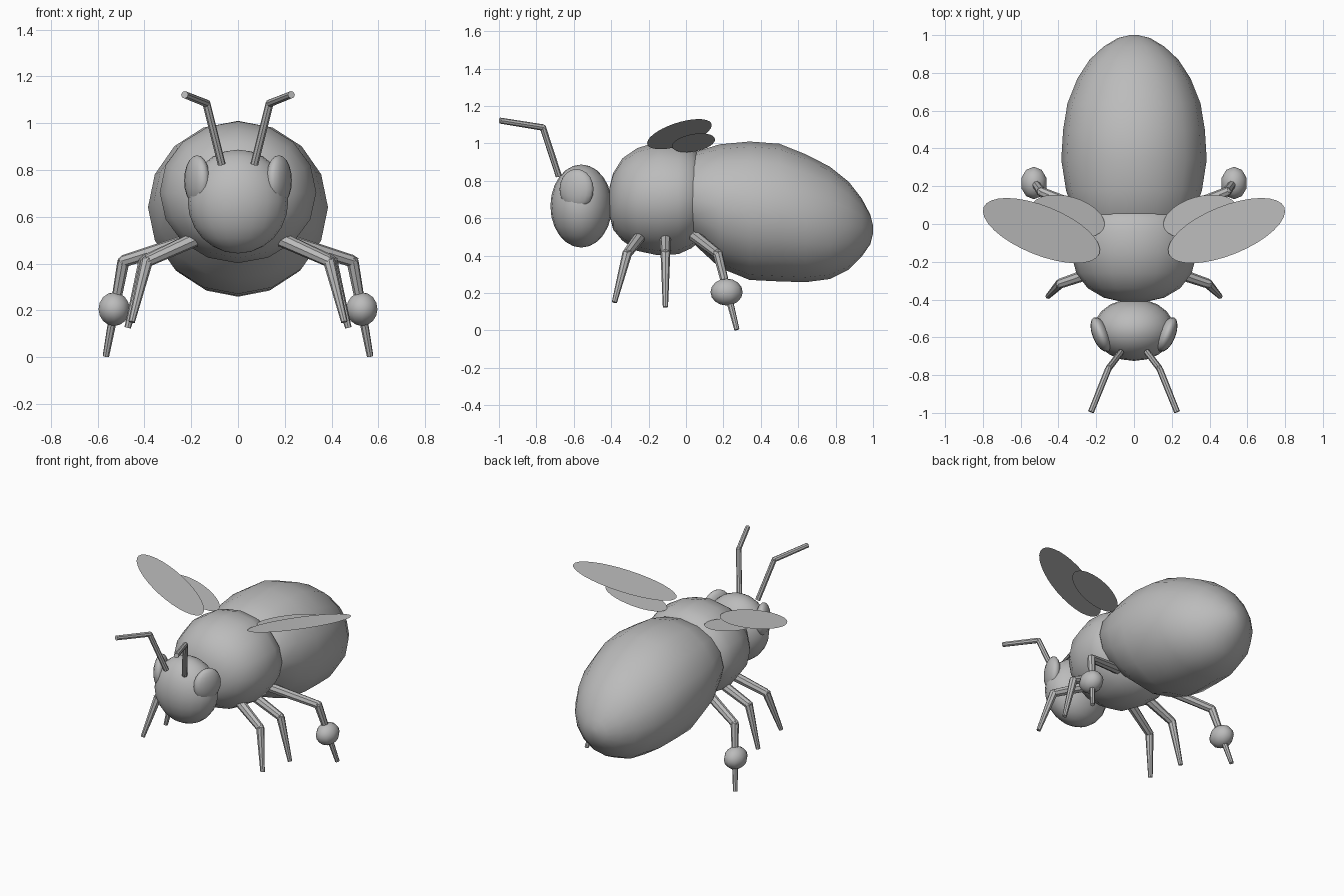
import bpy, bmesh, math
from mathutils import Vector, Matrix

cube = bpy.data.objects.get("Cube")
if cube:
    bpy.data.objects.remove(cube, do_unlink=True)

GREY = (0.5, 0.5, 0.5, 1)
grey = bpy.data.materials.new("plain grey")
grey.use_nodes = True
grey.diffuse_color = GREY
grey.node_tree.nodes["Principled BSDF"].inputs["Base Color"].default_value = GREY


def finish(name, bm, smooth=True):
    bmesh.ops.recalc_face_normals(bm, faces=bm.faces)
    mesh = bpy.data.meshes.new(name)
    bm.to_mesh(mesh)
    bm.free()
    mesh.materials.append(grey)
    obj = bpy.data.objects.new(name, mesh)
    bpy.context.collection.objects.link(obj)
    for p in mesh.polygons:
        p.use_smooth = smooth
    return obj


def loft(name, rings, sides=16):
    """Skin elliptical rings (y, centre z, half width, half height)."""
    bm = bmesh.new()
    loops = []
    for y, zc, rx, rz in rings:
        loops.append([bm.verts.new((rx * math.cos(a), y, zc + rz * math.sin(a)))
                      for a in (math.tau * i / sides for i in range(sides))])
    for a, b in zip(loops, loops[1:]):
        for i in range(sides):
            j = (i + 1) % sides
            bm.faces.new((a[i], a[j], b[j], b[i]))
    for loop, (y, zc, _, _) in ((loops[0], rings[0]), (loops[-1], rings[-1])):
        tip = bm.verts.new((0, y, zc))
        for i in range(sides):
            bm.faces.new((loop[i], loop[(i + 1) % sides], tip))
    return finish(name, bm)


def ball(name, centre, radii, turn=0, segs=16, rings=10):
    bm = bmesh.new()
    m = (Matrix.Translation(centre) @ Matrix.Rotation(turn, 4, 'Z')
         @ Matrix.Diagonal((*radii, 1)))
    bmesh.ops.create_uvsphere(bm, u_segments=segs, v_segments=rings, radius=1, matrix=m)
    return finish(name, bm)


def limb(name, points, radii, sides=8):
    """Straight tapered rods joined by small round joints."""
    bm = bmesh.new()
    pts = [Vector(p) for p in points]
    for a, b, ra, rb in zip(pts, pts[1:], radii, radii[1:]):
        d = b - a
        m = Matrix.Translation((a + b) / 2) @ d.to_track_quat('Z', 'Y').to_matrix().to_4x4()
        bmesh.ops.create_cone(bm, cap_ends=True, segments=sides, radius1=ra,
                              radius2=rb, depth=d.length, matrix=m)
    for p, r in zip(pts[1:-1], radii[1:-1]):
        bmesh.ops.create_icosphere(bm, subdivisions=1, radius=r * 1.08,
                                   matrix=Matrix.Translation(p))
    return finish(name, bm, smooth=False)


def wing(name, s, centre, a, b, angle, lift):
    """Flat oval sheet rising outwards from the back."""
    bm = bmesh.new()
    verts = []
    for i in range(32):
        t = math.tau * i / 32
        u, v = a * math.cos(t), b * math.sin(t)
        x = centre[0] + u * math.cos(angle) - v * math.sin(angle)
        y = centre[1] + u * math.sin(angle) + v * math.cos(angle)
        verts.append(bm.verts.new((s * x, y, lift + 0.26 * x)))
    bm.faces.new(verts if s > 0 else verts[::-1])
    obj = finish(name, bm, smooth=False)
    return obj


# Body
ball("head", (0, -0.56, 0.665), (0.215, 0.165, 0.222), segs=20, rings=12)
loft("thorax", [(-0.41, 0.69, 0.07, 0.07), (-0.39, 0.69, 0.16, 0.15),
                (-0.34, 0.70, 0.245, 0.22), (-0.26, 0.70, 0.305, 0.275),
                (-0.15, 0.705, 0.335, 0.303), (-0.04, 0.705, 0.335, 0.297),
                (0.03, 0.71, 0.315, 0.27), (0.07, 0.71, 0.27, 0.235),
                (0.09, 0.71, 0.16, 0.15)])
loft("abdomen", [(-0.04, 0.71, 0.25, 0.18), (0.05, 0.705, 0.32, 0.25),
                 (0.18, 0.665, 0.36, 0.33), (0.34, 0.64, 0.385, 0.37),
                 (0.50, 0.63, 0.375, 0.368), (0.64, 0.60, 0.352, 0.342),
                 (0.77, 0.575, 0.30, 0.30), (0.87, 0.56, 0.235, 0.235),
                 (0.94, 0.55, 0.16, 0.155), (0.985, 0.54, 0.085, 0.08),
                 (1.0, 0.54, 0.02, 0.02)])

# Paired parts
for side, s in (("left", 1), ("right", -1)):
    def flip(points):
        return [(s * x, y, z) for x, y, z in points]

    ball(f"{side}_eye", (s * 0.175, -0.585, 0.755), (0.045, 0.098, 0.108),
         turn=-s * math.radians(22))
    limb(f"{side}_antenna", flip([(0.07, -0.68, 0.825), (0.135, -0.765, 1.085),
                                  (0.228, -0.995, 1.122)]), (0.017, 0.017, 0.016))
    limb(f"{side}_front_leg", flip([(0.17, -0.24, 0.51), (0.39, -0.315, 0.41),
                                    (0.455, -0.383, 0.15)]), (0.032, 0.026, 0.014))
    limb(f"{side}_middle_leg", flip([(0.17, -0.11, 0.51), (0.40, -0.11, 0.41),
                                     (0.472, -0.11, 0.125)]), (0.032, 0.026, 0.014))
    limb(f"{side}_rear_leg", flip([(0.17, 0.04, 0.51), (0.49, 0.17, 0.41),
                                   (0.565, 0.272, 0.004)]), (0.032, 0.026, 0.014))
    ball(f"{side}_pollen_ball", (s * 0.53, 0.217, 0.205), (0.07, 0.086, 0.072),
         segs=10, rings=8)
    wing(f"{side}_fore_wing", s, (0.49, -0.035), 0.33, 0.13, math.radians(22), 0.922)
    wing(f"{side}_hind_wing", s, (0.35, 0.04), 0.20, 0.105, math.radians(16), 0.912)
